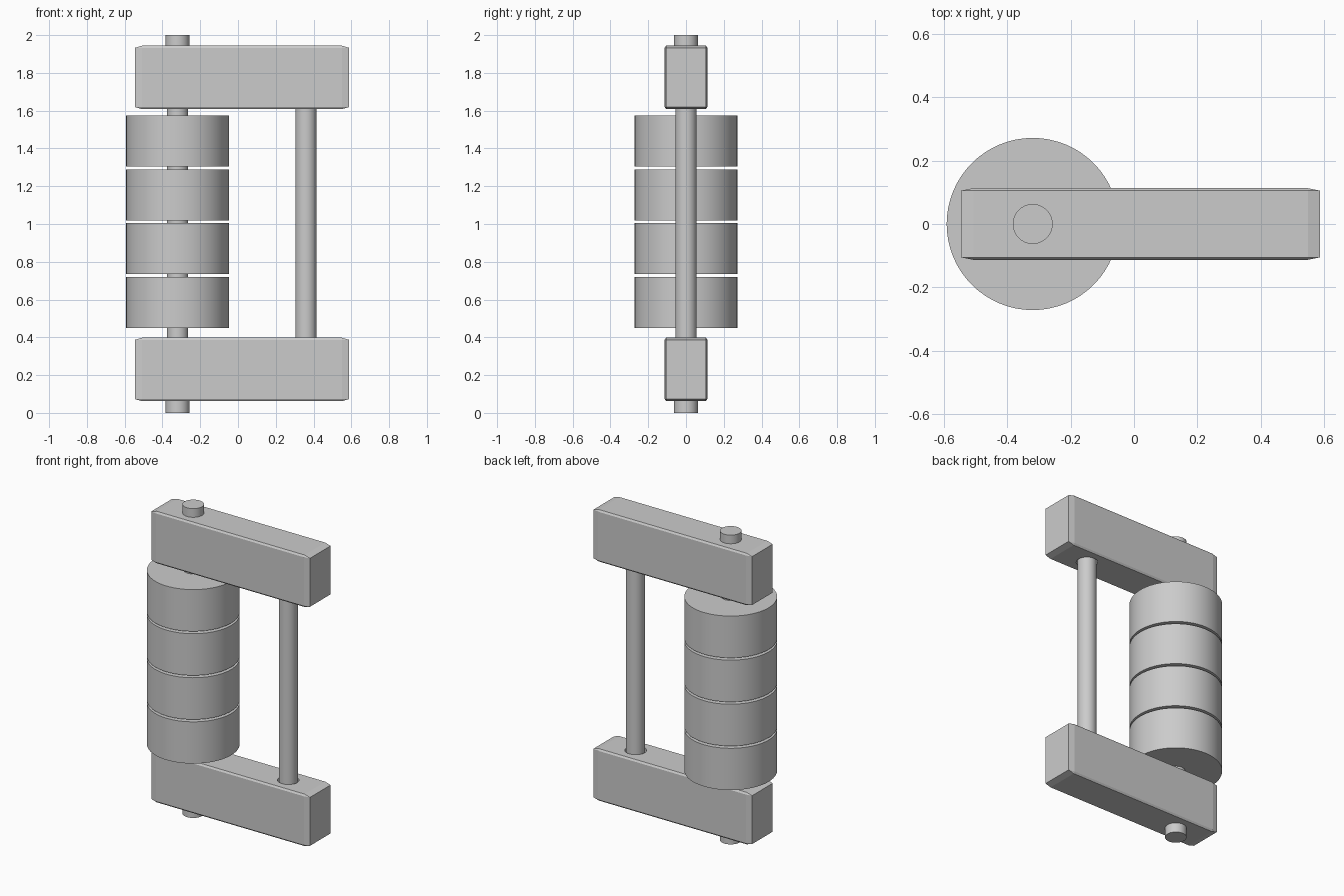
import bpy
from math import radians

if "Cube" in bpy.data.objects:
    bpy.data.objects.remove(bpy.data.objects["Cube"])

AXLE_X, POST_X = -0.32, 0.36
ROD_R, PIN_R = 0.056, 0.063


def cylinder(name, x, z0, z1, r, sides=64):
    bpy.ops.mesh.primitive_cylinder_add(vertices=sides, radius=r, depth=z1 - z0,
                                        location=(x, 0, (z0 + z1) / 2))
    ob = bpy.context.object
    ob.name = name
    bpy.ops.object.shade_smooth_by_angle(angle=radians(30))
    return ob


def arm(name, z0, z1, socket):
    # Bevel acts on the unit cube, so the chamfer stretches along the arm
    bpy.ops.mesh.primitive_cube_add(size=1, location=(0.021, 0, (z0 + z1) / 2))
    ob = bpy.context.object
    ob.name = name
    ob.scale = (1.135, 0.226, z1 - z0)
    bevel = ob.modifiers.new("chamfer", 'BEVEL')
    bevel.width = 0.034
    bevel.segments = 1
    # Slightly oversized socket for the post
    cutter = cylinder(name + "_socket_cutter", POST_X, *socket, PIN_R)
    cutter.hide_render = True
    cutter.hide_set(True)
    cut = ob.modifiers.new("socket", 'BOOLEAN')
    cut.operation = 'DIFFERENCE'
    cut.object = cutter


# Upper and lower arms
arm("lower_arm", 0.062, 0.398, (0.34, 0.45))
arm("upper_arm", 1.608, 1.944, (1.55, 1.67))

# Rear post and the axle with its thicker end pins
cylinder("post", POST_X, 0.3, 1.7, ROD_R)
cylinder("axle", AXLE_X, 0.3, 1.7, ROD_R)
cylinder("lower_pin", AXLE_X, 0.0, 0.38, PIN_R)
cylinder("upper_pin", AXLE_X, 1.625, 2.0, PIN_R)

# Stack of four rollers on the axle
for i in range(4):
    z = 0.449 + 0.285 * i
    cylinder(f"roller_{i + 1}", AXLE_X, z, z + 0.27, 0.272)
